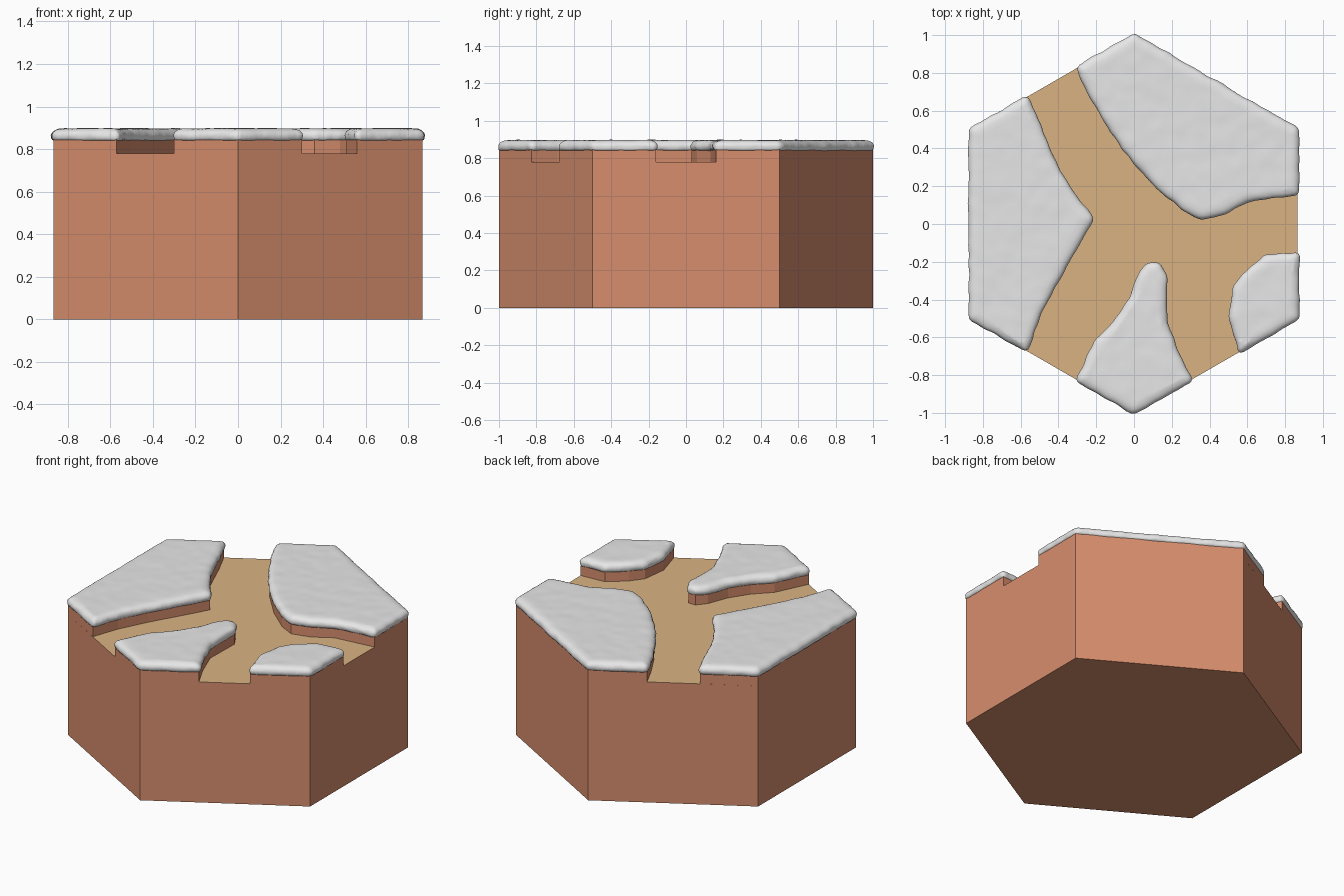
import bpy
import bmesh
import math
from mathutils import Vector, noise

cube = bpy.data.objects.get("Cube")
if cube:
    bpy.data.objects.remove(cube, do_unlink=True)

FLOOR, BANK_TOP = 0.78, 0.845
APOTHEM = math.cos(math.radians(30))


def material(name, color):
    mat = bpy.data.materials.new(name)
    mat.use_nodes = True
    mat.diffuse_color = (*color, 1)
    shader = next(n for n in mat.node_tree.nodes if n.type == "BSDF_PRINCIPLED")
    shader.inputs["Base Color"].default_value = (*color, 1)
    return mat


earth = material("earth", (0.68, 0.27, 0.153))
road = material("road_sand", (0.70, 0.45, 0.223))
snow = material("snow", (0.8, 0.8, 0.8))


def make_object(name, bm, *materials):
    bm.normal_update()
    mesh = bpy.data.meshes.new(name)
    bm.to_mesh(mesh)
    bm.free()
    for mat in materials:
        mesh.materials.append(mat)
    obj = bpy.data.objects.new(name, mesh)
    bpy.context.collection.objects.link(obj)
    return obj


def loft(rings, close_bottom=True):
    """Bridge equal-length rings of points from bottom to top and cap them."""
    bm = bmesh.new()
    loops = [[bm.verts.new(p) for p in ring] for ring in rings]
    count = len(loops[0])
    for low, high in zip(loops, loops[1:]):
        for i in range(count):
            j = (i + 1) % count
            bm.faces.new((low[i], low[j], high[j], high[i]))
    bm.faces.new(loops[-1])
    if close_bottom:
        bm.faces.new(reversed(loops[0]))
    return bm


def at_height(points, z):
    return [(p[0], p[1], z) for p in points]


def soften(points, step=0.035, passes=2):
    """Subdivide an outline evenly, then cut its corners."""
    dense = []
    for a, b in zip(points, points[1:] + points[:1]):
        a, b = Vector(a), Vector(b)
        n = max(1, round((b - a).length / step))
        dense += [a.lerp(b, k / n) for k in range(n)]
    for _ in range(passes):
        pairs = list(zip(dense, dense[1:] + dense[:1]))
        dense = [a.lerp(b, t) for a, b in pairs for t in (0.25, 0.75)]
    return dense


def offset(points, distance):
    result = []
    for i, p in enumerate(points):
        along = (points((i + 1)) if callable(points) else points[(i + 1) % len(points)]) - points[i - 1]
        result.append(p + Vector((along.y, -along.x)).normalized() * distance)
    return result


# Hexagonal earth base with a sandy road surface on top
hexagon = [(math.cos(a), math.sin(a)) for a in (math.radians(30 + 60 * k) for k in range(6))]
bm = loft([at_height(hexagon, 0), at_height(hexagon, FLOOR)])
bm.normal_update()
for face in bm.faces:
    face.material_index = 1 if face.normal.z > 0.5 else 0
make_object("hex_base", bm, earth, road)

# Raised plots between the roads, counter-clockwise
A = APOTHEM
plots = {
    "right": [(-A, 0.5), (-A, -0.5), (-0.57, -0.67), (-0.51, -0.5), (-0.42, -0.32),
              (-0.31, -0.13), (-0.22, 0.03), (-0.31, 0.14), (-0.41, 0.3),
              (-0.5, 0.52), (-0.57, 0.67)],
    "back": [(-0.3, 0.827), (-0.24, 0.7), (-0.15, 0.54), (-0.04, 0.38), (0.11, 0.21),
             (0.26, 0.08), (0.36, 0.03), (0.48, 0.06), (0.6, 0.13), (A, 0.16),
             (A, 0.5), (0, 1)],
    "front": [(-0.3, -0.827), (0, -1), (0.3, -0.827), (0.23, -0.69), (0.165, -0.52),
              (0.17, -0.28), (0.13, -0.21), (0.08, -0.21), (0.03, -0.27),
              (-0.02, -0.4), (-0.1, -0.52), (-0.2, -0.62)],
    "front_left": [(0.56, -0.677), (A, -0.5), (A, -0.16), (0.7, -0.17),
                   (0.59, -0.26), (0.53, -0.34), (0.51, -0.5)],
}

# Cross-section of the snow edge: height and outward distance
edge = [(0.836, -0.02), (0.84, 0.004), (0.855, 0.01), (0.872, 0.009),
        (0.887, -0.002), (0.895, -0.02), (0.897, -0.05)]

for name, outline in plots.items():
    # Earth bank under the snow
    bank = loft([at_height(outline, FLOOR), at_height(outline, BANK_TOP)], close_bottom=False)
    make_object(name + "_bank", bank, earth)

    # Rounded snow cover, remeshed so that its surface can be made lumpy
    rim = soften(outline)
    cover = make_object(name + "_snow",
                        loft([at_height(offset(rim, d), z) for z, d in edge]), snow)
    remesh = cover.modifiers.new("remesh", "REMESH")
    remesh.mode = "VOXEL"
    remesh.voxel_size = 0.013
    graph = bpy.context.evaluated_depsgraph_get()
    mesh = bpy.data.meshes.new_from_object(cover.evaluated_get(graph))
    cover.modifiers.clear()
    cover.data = mesh
    if not mesh.materials:
        mesh.materials.append(snow)
    shifts = []
    for v in mesh.vertices:
        flat = 1 - abs(v.normal.z)
        lump = noise.noise(v.co * 14) * (0.002 + 0.006 * flat)
        shifts.append(v.co + v.normal * lump)
    for v, co in zip(mesh.vertices, shifts):
        v.co = co
    mesh.polygons.foreach_set("use_smooth", [True] * len(mesh.polygons))
    mesh.update()
